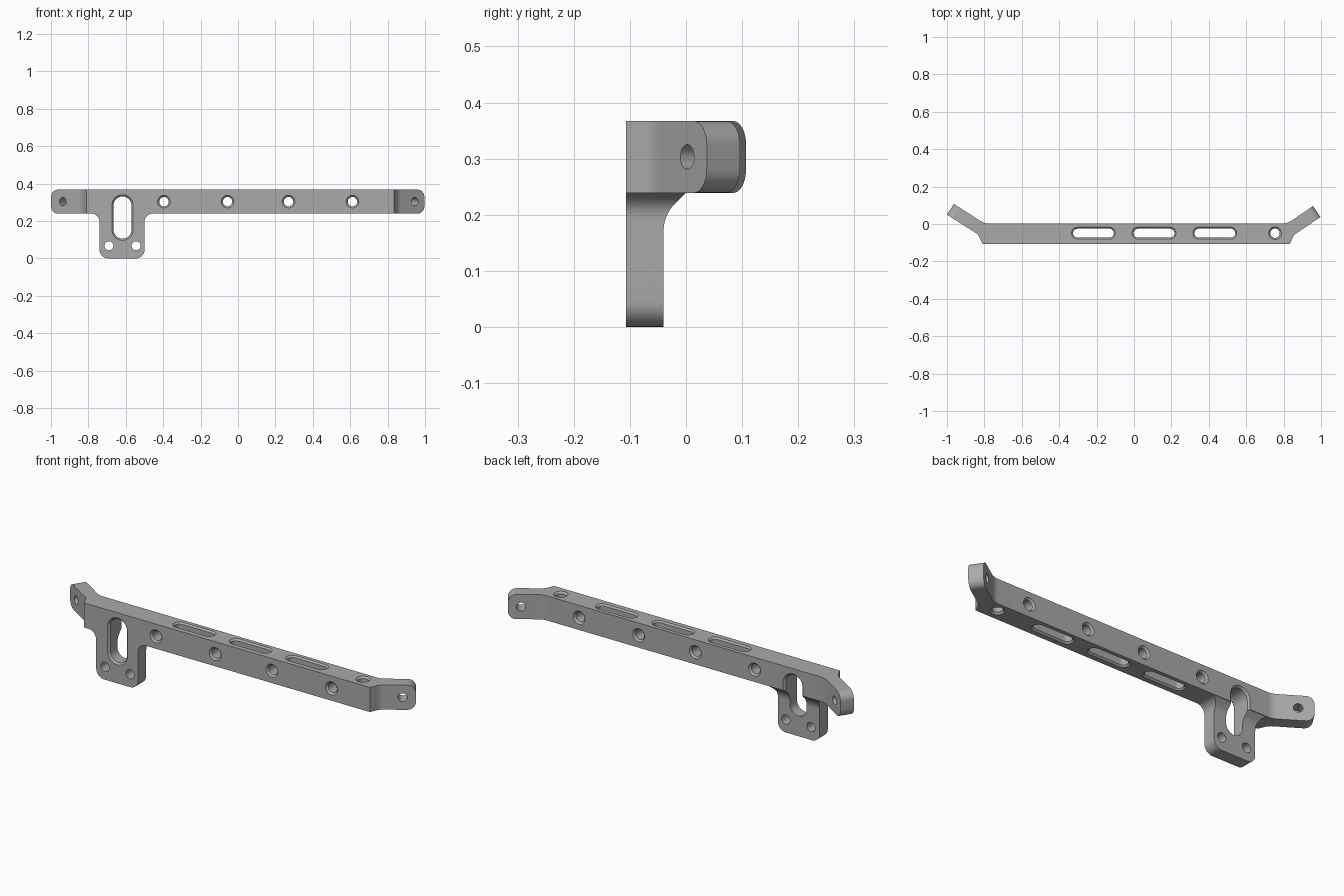
import bpy, bmesh, math
from mathutils import Vector, Matrix

default = bpy.data.objects.get("Cube")
if default:
    bpy.data.objects.remove(default)

grey = bpy.data.materials.new("plain grey")
grey.use_nodes = True
colour = (0.40, 0.40, 0.40, 1)
grey.diffuse_color = colour
grey.node_tree.nodes["Principled BSDF"].inputs["Base Color"].default_value = colour

FRONT, BACK = -0.107, 0.003
LOW, HIGH = 0.239, 0.367
MID_Z = (LOW + HIGH) / 2
MID_Y = (FRONT + BACK) / 2
# Axis frames: a flat profile (u, v) extruded along w
UP = Matrix.Identity(4)
DEEP = Matrix(((1, 0, 0, 0), (0, 0, 1, 0), (0, 1, 0, 0), (0, 0, 0, 1)))
ACROSS = Matrix(((0, 0, 1, 0), (1, 0, 0, 0), (0, 1, 0, 0), (0, 0, 0, 1)))


def rounded(corners, steps=8):
    """Closed outline from (u, v, fillet radius) corners."""
    out = []
    for i, (u, v, r) in enumerate(corners):
        p = Vector((u, v))
        if r == 0:
            out.append(p)
            continue
        a = (Vector(corners[i - 1][:2]) - p).normalized()
        b = (Vector(corners[(i + 1) % len(corners)][:2]) - p).normalized()
        half = a.angle(b) / 2
        centre = p + (a + b).normalized() * (r / math.sin(half))
        start = p + a * (r / math.tan(half)) - centre
        end = p + b * (r / math.tan(half)) - centre
        for k in range(steps + 1):
            t = k / steps
            mix = start * (1 - t) + end * t if t in (0, 1) else start.slerp(end, t)
            out.append(centre + mix.normalized() * r)
    return out


def loft(bm, rings, frame):
    """Solid through a list of (outline, w) rings."""
    loops = [[bm.verts.new(frame @ Vector((p[0], p[1], w))) for p in ring] for ring, w in rings]
    faces = [bm.faces.new(loops[0]), bm.faces.new(loops[-1])]
    n = len(loops[0])
    for lo, hi in zip(loops, loops[1:]):
        faces += [bm.faces.new((lo[i], lo[(i + 1) % n], hi[(i + 1) % n], hi[i])) for i in range(n)]
    bmesh.ops.recalc_face_normals(bm, faces=faces)


def make(name, bm):
    mesh = bpy.data.meshes.new(name)
    bm.to_mesh(mesh)
    bm.free()
    mesh.materials.append(grey)
    obj = bpy.data.objects.new(name, mesh)
    bpy.context.collection.objects.link(obj)
    return obj


def prism(name, outline, w0, w1, frame):
    bm = bmesh.new()
    loft(bm, [(outline, w0), (outline, w1)], frame)
    return make(name, bm)


def combine(target, other, operation):
    bpy.context.view_layer.objects.active = target
    mod = target.modifiers.new(operation, 'BOOLEAN')
    mod.operation, mod.object, mod.solver = operation, other, 'EXACT'
    bpy.ops.object.modifier_apply(modifier=mod.name)
    bpy.data.objects.remove(other)


def stadium(r, du, dv, seg=16):
    """Circle of radius r stretched by half lengths du, dv."""
    pts = []
    for k in range(2 * seg + 2):
        side = 1 if k <= seg else -1
        ang = math.pi * (k if side > 0 else k - 1) / seg
        if dv:
            pts.append((r * math.cos(ang), r * math.sin(ang) + side * dv))
        else:
            pts.append((r * math.sin(ang) + side * du, -r * math.cos(ang)))
    return pts if du or dv else [(r * math.cos(math.tau * k / 32), r * math.sin(math.tau * k / 32))
                                 for k in range(32)]


def hole(bm, place, frame, r, depth, du=0, dv=0, chamfer=0.0):
    """Through-hole cutter, half length depth, with chamfered rims."""
    big, small = stadium(r + chamfer, du, dv), stadium(r, du, dv)
    if chamfer:
        rings = [(big, -depth - .03), (big, -depth), (small, chamfer - depth),
                 (small, depth - chamfer), (big, depth), (big, depth + .03)]
    else:
        rings = [(small, -depth), (small, depth)]
    loft(bm, rings, Matrix.Translation(place) @ frame)


# Bar with two angled end arms, drawn in plan
plan = rounded([(-0.81, FRONT, 0), (0.833, FRONT, 0), (0.855, -0.058, 0.06),
                (0.997, 0.037, 0), (0.957, 0.096, 0), (0.82, BACK, 0.08),
                (-0.80, BACK, 0.08), (-0.963, 0.107, 0), (-1.0, 0.05, 0),
                (-0.832, -0.057, 0.06)])
bm = bmesh.new()
loft(bm, [(plan, LOW), (plan, HIGH)], UP)
# Round the upper and lower corners of the arm tips
tips = [e for e in bm.edges if all(abs(v.co.x) > 0.95 for v in e.verts)
        and abs(e.verts[0].co.z - e.verts[1].co.z) < 0.01]
bmesh.ops.bevel(bm, geom=tips, offset=0.042, segments=8, profile=0.5, affect='EDGES')
bar = make("mounting_bar", bm)

# Hanging tab: front outline trimmed by a side outline
tab_front = rounded([(-0.74, 0, 0.045), (-0.50, 0, 0.045), (-0.50, LOW, 0.045), (-0.45, LOW, 0),
                     (-0.45, 0.30, 0), (-0.79, 0.30, 0), (-0.79, LOW, 0), (-0.74, LOW, 0.045)])
tab_side = rounded([(FRONT, -0.01, 0), (-0.04, -0.01, 0), (-0.04, 0.20, 0.07),
                    (BACK, LOW + 0.003, 0), (BACK, 0.32, 0), (FRONT, 0.32, 0)])
tab = prism("tab", tab_front, FRONT, BACK, DEEP)
combine(tab, prism("tab_trim", tab_side, -0.9, -0.3, ACROSS), 'INTERSECT')
combine(bar, tab, 'UNION')

# All holes and slots
bm = bmesh.new()
half_y, half_z = (BACK - FRONT) / 2, (HIGH - LOW) / 2
for x in (-0.396, -0.056, 0.27, 0.612):
    hole(bm, (x, MID_Y, MID_Z), DEEP, 0.025, half_y, chamfer=0.009)
for x in (-0.217, 0.107, 0.432):
    hole(bm, (x, MID_Y + 0.003, MID_Z), UP, 0.024, half_z, du=0.085, chamfer=0.008)
hole(bm, (0.754, MID_Y + 0.003, MID_Z), UP, 0.025, half_z, chamfer=0.009)
hole(bm, (-0.6175, MID_Y, 0.218), DEEP, 0.048, half_y, dv=0.065, chamfer=0.009)
for x in (-0.69, -0.545):
    hole(bm, (x, MID_Y, 0.067), DEEP, 0.024, 0.1)
for x, y, turn in ((-0.918, 0.039, -0.567), (0.924, 0.033, 0.596)):
    hole(bm, (x, y, MID_Z), Matrix.Rotation(turn, 4, 'Z') @ DEEP, 0.022, 0.08)
combine(bar, make("hole_cutters", bm), 'DIFFERENCE')

bpy.ops.object.select_all(action='DESELECT')
bar.select_set(True)
bpy.context.view_layer.objects.active = bar
bpy.ops.object.shade_smooth_by_angle(angle=math.radians(28))
